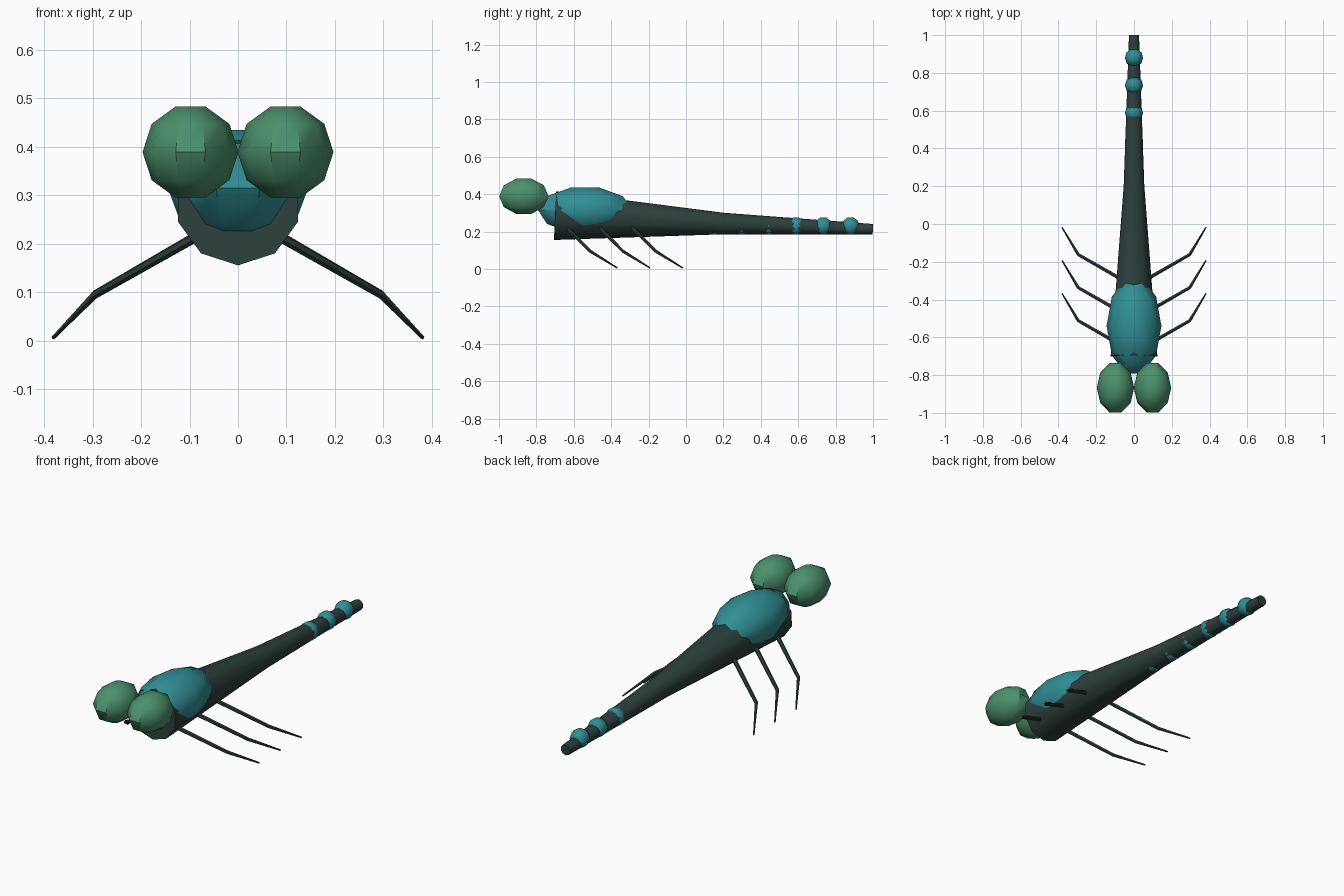
import bpy
from math import sin, cos, pi, radians
from mathutils import Vector

if "Cube" in bpy.data.objects:
    bpy.data.objects.remove(bpy.data.objects["Cube"])


def material(name, rgb):
    m = bpy.data.materials.new(name)
    m.diffuse_color = (*rgb, 1)
    m.use_nodes = True
    m.node_tree.nodes["Principled BSDF"].inputs["Base Color"].default_value = m.diffuse_color
    return m


DARK = material("dark_shell", (0.025, 0.05, 0.045))
TEAL = material("teal_shell", (0.03, 0.27, 0.30))
GREEN = material("eye_green", (0.07, 0.28, 0.15))


def loft(name, rings, mat):
    """Skin equal-sized rings and cap both ends."""
    n = len(rings[0])
    verts = [v for r in rings for v in r]
    faces = [tuple(reversed(range(n))),
             tuple(range(len(verts) - n, len(verts)))]
    for k in range(len(rings) - 1):
        for i in range(n):
            j = (i + 1) % n
            faces.append((k * n + i, k * n + j, (k + 1) * n + j, (k + 1) * n + i))
    me = bpy.data.meshes.new(name)
    me.from_pydata(verts, [], faces)
    me.materials.append(mat)
    ob = bpy.data.objects.new(name, me)
    bpy.context.collection.objects.link(ob)
    bpy.ops.object.select_all(action='DESELECT')
    ob.select_set(True)
    bpy.context.view_layer.objects.active = ob
    bpy.ops.object.shade_smooth_by_angle(angle=radians(42))
    return ob


def ball(name, centre, size, mat, sides=10, rows=5):
    """Low-poly ellipsoid with small flat ends instead of poles."""
    c, rings = Vector(centre), []
    for k in range(rows):
        p = pi - pi * (k + 0.5) / rows
        rings.append([c + Vector((size[0] * sin(p) * cos(2 * pi * i / sides),
                                  size[1] * sin(p) * sin(2 * pi * i / sides),
                                  size[2] * cos(p))) for i in range(sides)])
    return loft(name, rings, mat)


def tube(name, path, radii, mat, sides=10):
    """Tapered tube along a path, with a corner pointing up and down."""
    pts, rings = [Vector(p) for p in path], []
    for k, p in enumerate(pts):
        d = (pts[min(k + 1, len(pts) - 1)] - pts[max(k - 1, 0)]).normalized()
        side = d.cross(Vector((0, 0, 1))).normalized()
        up = side.cross(d)
        rings.append([p + radii[k] * (up * cos(2 * pi * i / sides) - side * sin(2 * pi * i / sides))
                      for i in range(sides)])
    # keep ring winding outward along the path
    rings = [list(reversed(r)) for r in rings]
    return loft(name, rings, mat)


# Long tapered body and tail
tube("tail", [(0, -0.7, 0.285), (0, 0.2, 0.243), (0, 0.999, 0.2125)],
     [0.13, 0.0575, 0.028], DARK)

# Thorax hump
ball("thorax", (0, -0.54, 0.315), (0.145, 0.264, 0.126), TEAL)

# Tail bands
for k in range(6):
    ball(f"tail_band_{k + 1}", (0, 0.15 + 0.146 * k, 0.23), (0.048, 0.05, 0.048), TEAL)

# Eyes and legs on both sides
for s, label in ((-1, "left"), (1, "right")):
    ball(f"eye_{label}", (0.098 * s, -0.867, 0.389), (0.099, 0.139, 0.099), GREEN)
    for k in range(3):
        y = 0.175 * k
        tube(f"leg_{label}_{k + 1}",
             [(0.08 * s, -0.635 + y, 0.218), (0.295 * s, -0.512 + y, 0.095),
              (0.381 * s, -0.368 + y, 0.006)],
             [0.011, 0.009, 0.004], DARK, sides=6)

# Make every surface face outward
import bmesh
for ob in bpy.context.collection.objects:
    bm = bmesh.new()
    bm.from_mesh(ob.data)
    bmesh.ops.recalc_face_normals(bm, faces=bm.faces)
    bm.to_mesh(ob.data)
    bm.free()
